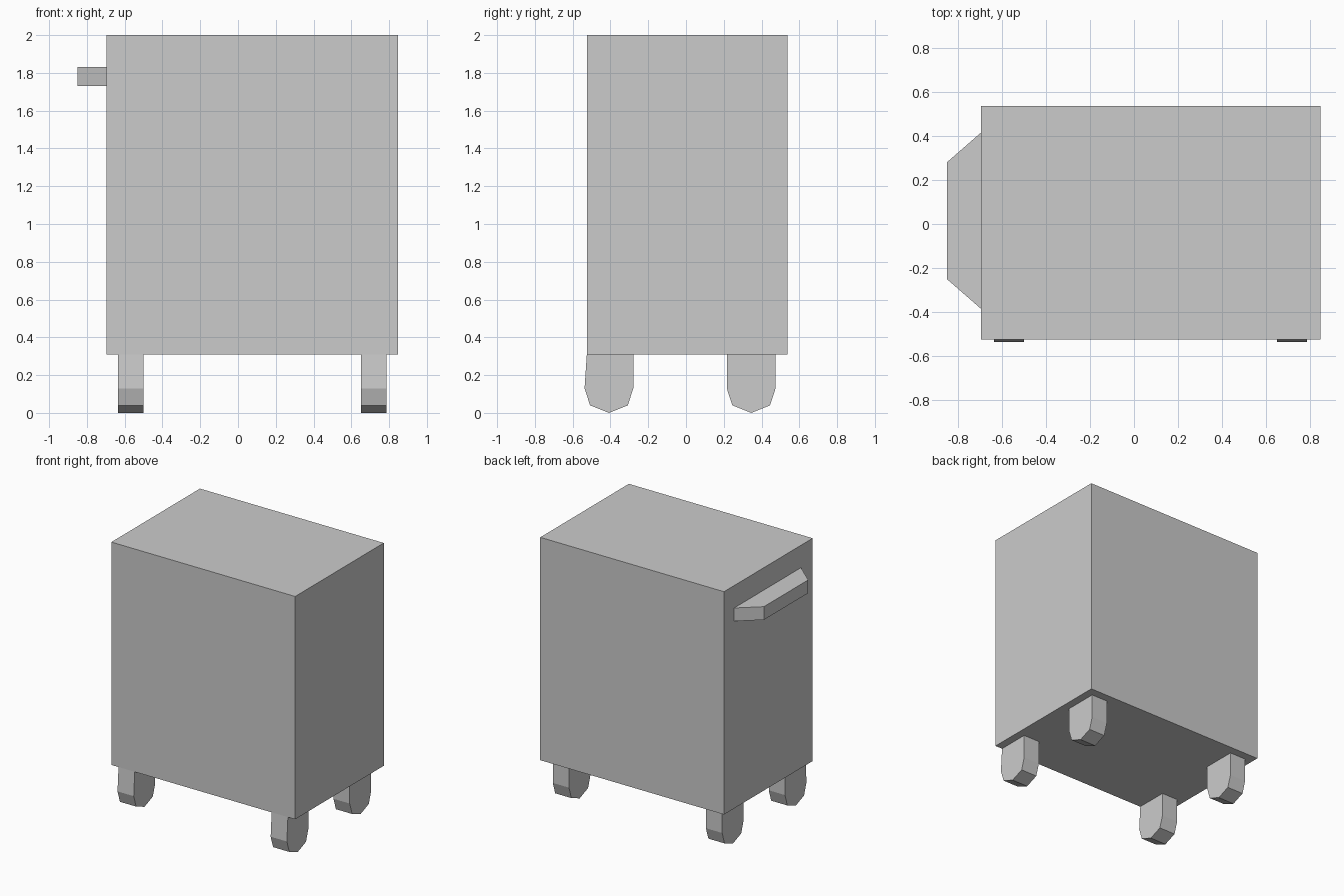
import bpy
import bmesh
from mathutils import Vector

if "Cube" in bpy.data.objects:
    bpy.data.objects.remove(bpy.data.objects["Cube"])


def prism(name, profile, offset):
    """Extrude a closed 3D profile along an offset vector."""
    bm = bmesh.new()
    face = bm.faces.new([bm.verts.new(p) for p in profile])
    result = bmesh.ops.extrude_face_region(bm, geom=[face], use_keep_orig=True)
    verts = [v for v in result["geom"] if isinstance(v, bmesh.types.BMVert)]
    bmesh.ops.translate(bm, verts=verts, vec=Vector(offset))
    bmesh.ops.recalc_face_normals(bm, faces=bm.faces)
    mesh = bpy.data.meshes.new(name)
    bm.to_mesh(mesh)
    bm.free()
    obj = bpy.data.objects.new(name, mesh)
    bpy.context.collection.objects.link(obj)
    return obj


# Cabinet box
prism("cabinet_body",
      [(-0.695, -0.525, 0.31), (0.847, -0.525, 0.31),
       (0.847, 0.537, 0.31), (-0.695, 0.537, 0.31)], (0, 0, 1.69))

# Tapered push handle on the left side
prism("push_handle",
      [(-0.695, -0.385, 1.73), (-0.85, -0.25, 1.73),
       (-0.85, 0.28, 1.73), (-0.695, 0.415, 1.73)], (0, 0, 0.10))

# Four faceted casters; the front pair's top edge meets the cabinet front
for row, cy, top_y in (("front", -0.408, -0.117), ("back", 0.345, -0.129)):
    half = [(top_y, 0.31), (-0.129, 0.13), (-0.10, 0.04), (0, 0.0),
            (0.10, 0.04), (0.129, 0.13), (0.129, 0.31)]
    for side, x in (("left", -0.635), ("right", 0.65)):
        prism(f"{row}_{side}_caster",
              [(x, cy + y, z) for y, z in half], (0.136, 0, 0))
